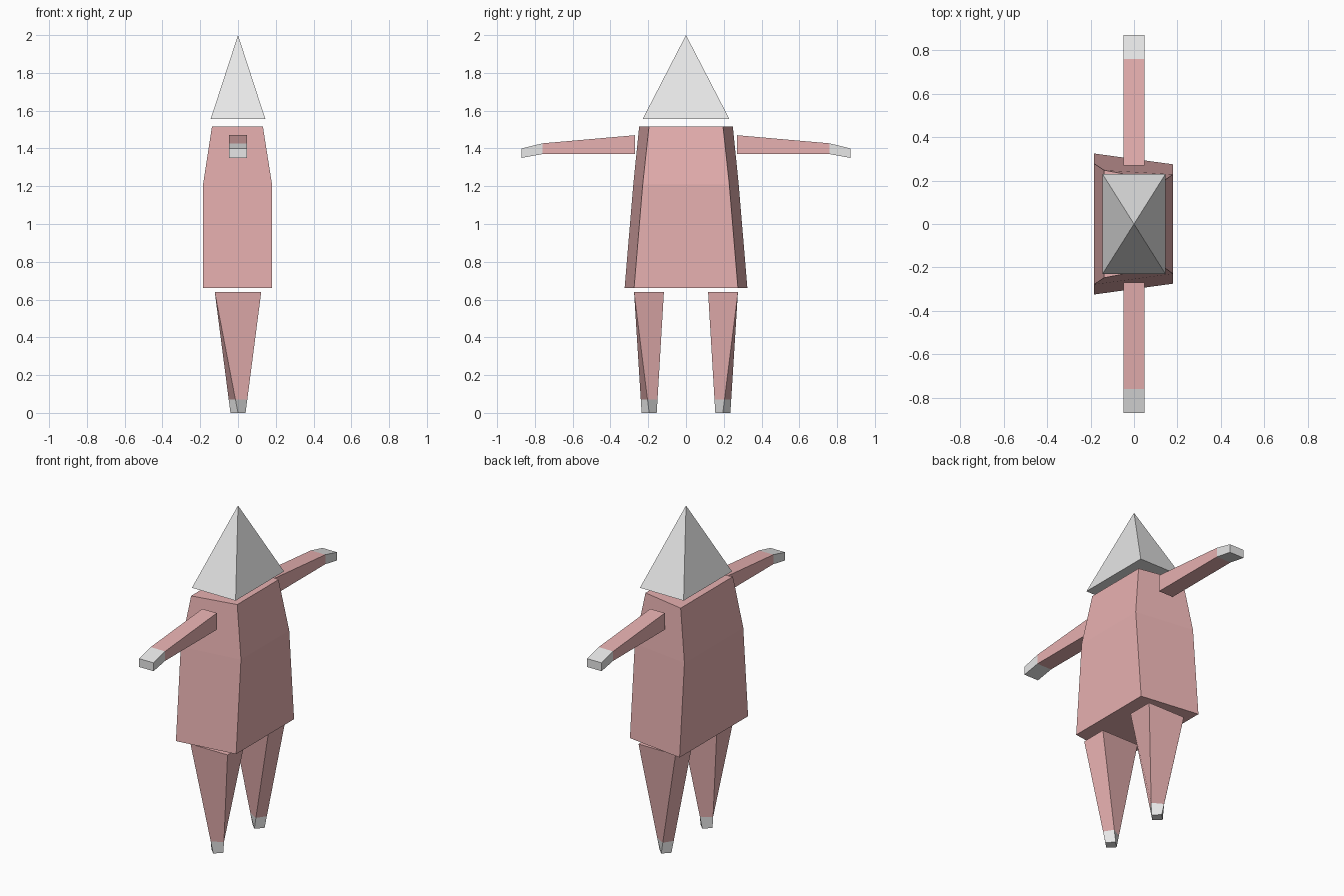
import bpy, bmesh

if "Cube" in bpy.data.objects:
    bpy.data.objects.remove(bpy.data.objects["Cube"])


def material(name, color):
    m = bpy.data.materials.new(name)
    m.diffuse_color = (*color, 1)
    m.use_nodes = True
    m.node_tree.nodes["Principled BSDF"].inputs["Base Color"].default_value = m.diffuse_color
    return m


PINK = material("dusty pink", (0.8, 0.437, 0.437))
GREY = material("light grey", (0.8, 0.8, 0.8))


def loft(name, rings, mats):
    """Skin four-point rings; mats gives one material per section."""
    slots = list(dict.fromkeys(mats))
    bm = bmesh.new()
    vs = [[bm.verts.new(p) for p in ring] for ring in rings]

    def add(face_verts, mat):
        bm.faces.new(face_verts).material_index = slots.index(mat)

    for a, b, mat in zip(vs, vs[1:], mats):
        for i in range(4):
            j = (i + 1) % 4
            add((a[i], a[j], b[j], b[i]), mat)
    add(vs[0][::-1], mats[0])
    add(vs[-1], mats[-1])
    bmesh.ops.remove_doubles(bm, verts=bm.verts, dist=1e-5)
    bmesh.ops.recalc_face_normals(bm, faces=bm.faces)
    mesh = bpy.data.meshes.new(name)
    bm.to_mesh(mesh)
    bm.free()
    for m in slots:
        mesh.materials.append(m)
    ob = bpy.data.objects.new(name, mesh)
    bpy.context.collection.objects.link(ob)
    return ob


# Torso: wider on the -x side, shoulders drawn in
def slab(z, x0, x1, y0, y1):
    return [(x0, -y0, z), (x1, -y1, z), (x1, y1, z), (x0, y0, z)]


loft("torso", [slab(0.66, -0.185, 0.18, 0.325, 0.275),
               slab(1.21, -0.185, 0.18, 0.279, 0.229),
               slab(1.515, -0.138, 0.132, 0.248, 0.196)], [PINK, PINK])

# Head: floating pyramid
bpy.ops.mesh.primitive_cone_add(vertices=4, radius1=0.5 ** 0.5, radius2=0, depth=1,
                                rotation=(0, 0, 0.785398))
head = bpy.context.object
head.name = "head"
bpy.ops.object.transform_apply(location=False, rotation=True, scale=False)
head.scale = (0.29, 0.46, 0.445)
head.location = (0, 0, 1.7775)
head.data.materials.append(GREY)

# Leg: square hip twisting into a diamond foot
hip = [(-0.123, -0.275), (0.123, -0.275), (0.123, -0.117), (-0.123, -0.117)]
toe = [(0, -0.235), (0.04, -0.195), (0, -0.155), (-0.04, -0.195)]


def leg_ring(z):
    t = z / 0.64
    return [(a[0] * (1 - t) + b[0] * t, a[1] * (1 - t) + b[1] * t, z)
            for a, b in zip(toe, hip)]


# Arm: tapered box with a drooping grey hand; (y, bottom z, top z)
arm_ring = [[(-0.048, y, lo), (0.048, y, lo), (0.048, y, hi), (-0.048, y, hi)]
            for y, lo, hi in ((-0.27, 1.37, 1.47), (-0.76, 1.37, 1.427), (-0.87, 1.35, 1.4))]

# Both limbs repeat mirrored across y
for side, s in (("front", 1), ("back", -1)):
    for name, rings, mats in (("leg", [leg_ring(z) for z in (0, 0.07, 0.64)], [GREY, PINK]),
                              ("arm", arm_ring, [PINK, GREY])):
        loft(f"{side}_{name}", [[(x, y * s, z) for x, y, z in r] for r in rings], mats)
